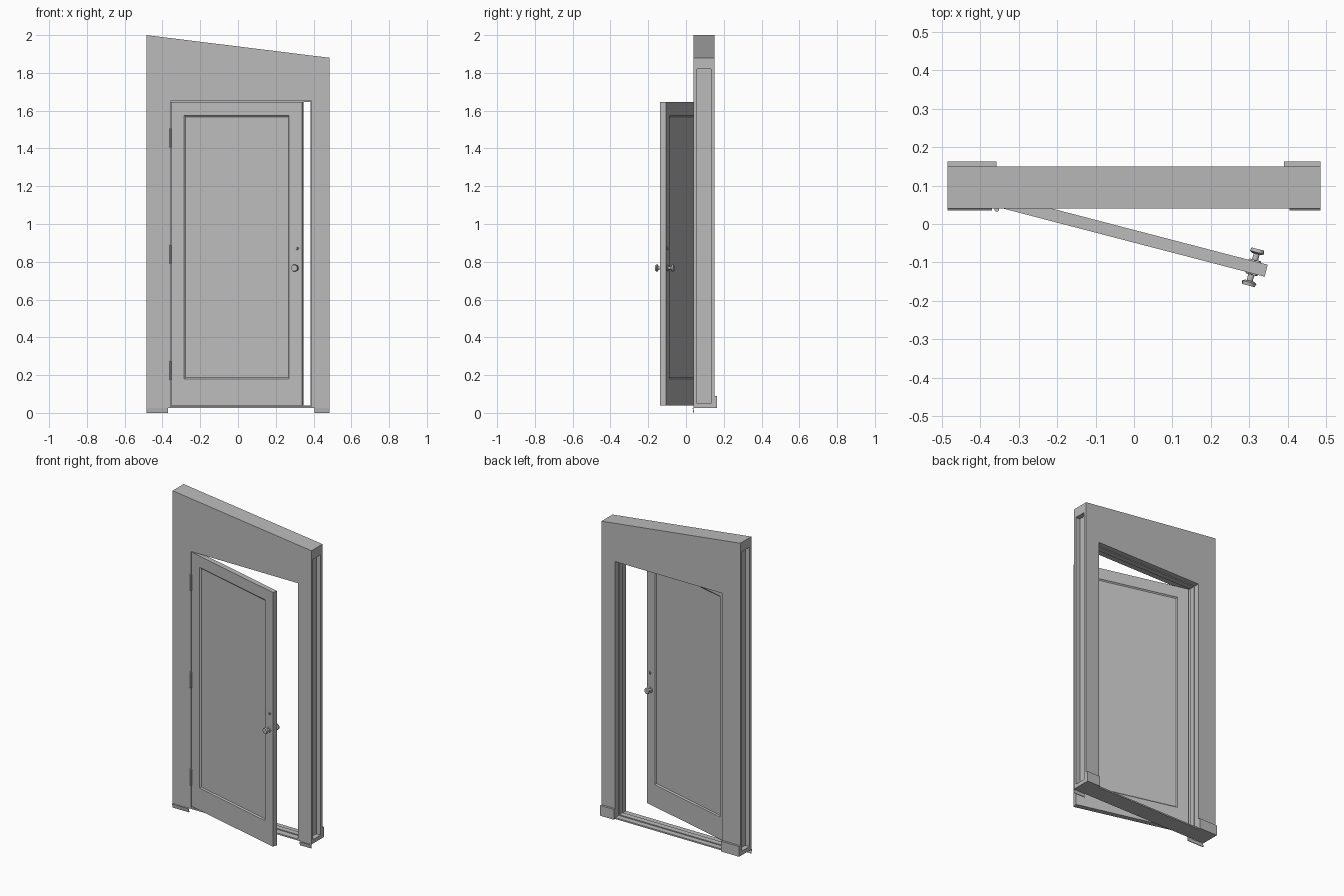
import bpy, bmesh, math
from mathutils import Matrix

if "Cube" in bpy.data.objects:
    bpy.data.objects.remove(bpy.data.objects["Cube"])

grey = bpy.data.materials.new("plain grey")
grey.use_nodes = True
COLOUR = (0.5, 0.5, 0.5, 1)
grey.diffuse_color = COLOUR
grey.node_tree.nodes["Principled BSDF"].inputs["Base Color"].default_value = COLOUR

# Overall sizes
HALF, FRONT, BACK, BASE = 0.485, 0.04, 0.15, 0.025
LEFT, RIGHT, HEAD = -0.357, 0.39, 1.65
DOOR_W, DOOR_T, DOOR_LOW, DOOR_TOP = 0.718, 0.032, 0.04, 1.645
SWING = Matrix.Translation((-0.355, 0.044, 0)) @ Matrix.Rotation(math.radians(-14.6), 4, 'Z')


def finish(name, bm, matrix=None):
    bmesh.ops.recalc_face_normals(bm, faces=bm.faces)
    mesh = bpy.data.meshes.new(name)
    if matrix:
        bm.transform(matrix)
    bm.to_mesh(mesh)
    bm.free()
    mesh.materials.append(grey)
    obj = bpy.data.objects.new(name, mesh)
    bpy.context.collection.objects.link(obj)
    return obj


def add_box(bm, x0, x1, y0, y1, z0, z1):
    verts = bmesh.ops.create_cube(bm, size=1)["verts"]
    for v in verts:
        v.co = (x1 if v.co.x > 0 else x0, y1 if v.co.y > 0 else y0, z1 if v.co.z > 0 else z0)
    return verts


def add_rod(bm, x, z, y0, y1, r0, r1, sides=16):
    # Tapered cylinder along y, from radius r0 at y0 to r1 at y1
    m = Matrix.Translation((x, (y0 + y1) / 2, z)) @ Matrix.Rotation(-math.pi / 2, 4, 'X')
    bmesh.ops.create_cone(bm, cap_ends=True, segments=sides, radius1=r0, radius2=r1,
                          depth=y1 - y0, matrix=m)


def recess(bm, face, margin, low_shift, top_shift, steps):
    # Inset a face, set its lower and upper margins, then sink it in steps
    bmesh.ops.inset_individual(bm, faces=[face], thickness=margin, use_even_offset=True)
    mid = face.calc_center_median().z
    for v in face.verts:
        v.co.z += low_shift if v.co.z < mid else -top_shift
    for width, depth in steps:
        bmesh.ops.inset_individual(bm, faces=[face], thickness=width, depth=-depth,
                                   use_even_offset=True)


# Wall section with a sloping top, a doorway and sunken ends
bm = bmesh.new()
outline = [(-HALF, BASE), (LEFT, BASE), (LEFT, HEAD), (RIGHT, HEAD),
           (RIGHT, BASE), (HALF, BASE), (HALF, 1.88), (-HALF, 2.0)]
face = bm.faces.new([bm.verts.new((x, FRONT, z)) for x, z in outline])
ext = bmesh.ops.extrude_face_region(bm, geom=[face], use_keep_orig=True)["geom"]
for v in ext:
    if isinstance(v, bmesh.types.BMVert):
        v.co.y = BACK
bmesh.ops.recalc_face_normals(bm, faces=bm.faces)
ends = [f for f in bm.faces if abs(f.calc_center_median().x) > HALF - 0.001]
for f in ends:
    recess(bm, f, 0.018, 0.007, 0.042, [(0, 0.03)])
finish("wall_frame", bm)

# Door stop around the doorway
bm = bmesh.new()
LIP = 0.005
add_box(bm, LEFT, LEFT + LIP, 0.08, 0.115, BASE, HEAD)
add_box(bm, RIGHT - LIP, RIGHT, 0.08, 0.115, BASE, HEAD)
add_box(bm, LEFT, RIGHT, 0.08, 0.115, HEAD - LIP, HEAD)
finish("door_stop", bm)

# Threshold with a raised ridge
bm = bmesh.new()
add_box(bm, LEFT, RIGHT, FRONT, BACK, BASE, 0.034)
add_box(bm, LEFT, RIGHT, 0.08, 0.115, 0.034, 0.04)
finish("threshold", bm)

# Back skirting blocks and slanted front floor strips
for side, x0, x1, gap in (("right", -HALF, LEFT, -0.013), ("left", RIGHT, HALF, 0.015)):
    bm = bmesh.new()
    add_box(bm, x0, x1, BACK, 0.163, BASE, 0.09)
    finish(side + "_skirting", bm)
    a, b = (x0, x1 + gap) if side == "right" else (x0 + gap, x1)
    bm = bmesh.new()
    for v in add_box(bm, a, b, 0.035, 0.039, 0, BASE):
        if v.co.z < 0.01:
            v.co.y += 0.004
    finish(side + "_floor_strip", bm)

# Door leaf with a sunken moulded panel on both faces
bm = bmesh.new()
add_box(bm, 0, DOOR_W, 0, DOOR_T, DOOR_LOW, DOOR_TOP)
bm.normal_update()
for f in [f for f in bm.faces if abs(f.normal.y) > 0.9]:
    recess(bm, f, 0.071, 0.069, 0, [(0.003, 0.004), (0.004, 0.003)])
finish("door", bm, SWING)

# Hinges: knuckle barrel and leaf plate
for i, z in enumerate((0.225, 0.84, 1.455)):
    bm = bmesh.new()
    bmesh.ops.create_cone(bm, cap_ends=True, segments=10, radius1=0.006, radius2=0.006,
                          depth=0.1, matrix=Matrix.Translation((-0.357, 0.038, z)))
    add_box(bm, -0.363, -0.351, 0.036, 0.046, z - 0.05, z + 0.05)
    finish("hinge_%d" % (i + 1), bm)

# Knobs and locks on both door faces
flip = Matrix.Translation((0, DOOR_T, 0)) @ Matrix.Scale(-1, 4, (0, 1, 0))
for side, m in (("front", SWING), ("back", SWING @ flip)):
    bm = bmesh.new()
    add_rod(bm, 0.683, 0.767, -0.004, 0.001, 0.014, 0.017)
    add_rod(bm, 0.683, 0.767, -0.024, -0.002, 0.008, 0.008)
    add_rod(bm, 0.683, 0.767, -0.024, -0.02, 0.019, 0.012)
    add_rod(bm, 0.683, 0.767, -0.033, -0.024, 0.017, 0.019)
    knob = finish(side + "_knob", bm, m)
    bm = bmesh.new()
    add_rod(bm, 0.69, 0.872, -0.003, 0.001, 0.009, 0.01)
    add_box(bm, 0.688, 0.692, -0.006, 0, 0.866, 0.878)
    lock = finish(side + "_lock", bm, m)
    for obj in (knob, lock):
        obj.data.flip_normals() if side == "back" else None
        bpy.ops.object.select_all(action='DESELECT')
        obj.select_set(True)
        bpy.context.view_layer.objects.active = obj
        bpy.ops.object.shade_smooth_by_angle(angle=math.radians(35))
